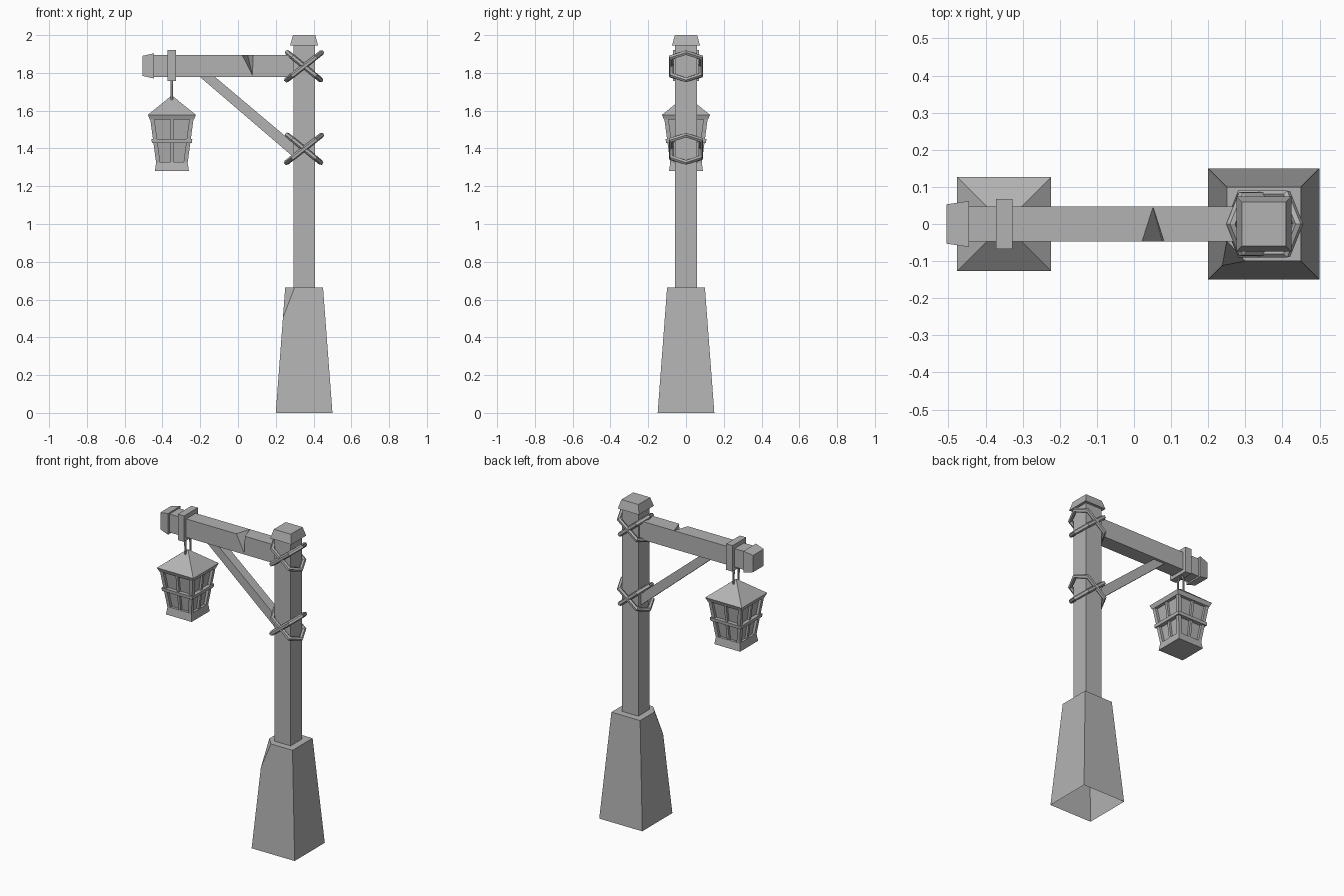
import bpy, bmesh
from mathutils import Vector

cube = bpy.data.objects.get("Cube")
if cube:
    bpy.data.objects.remove(cube, do_unlink=True)

grey = bpy.data.materials.new("plain grey")
grey.use_nodes = True
GREY = (0.45, 0.45, 0.45, 1)
grey.diffuse_color = GREY
grey.node_tree.nodes["Principled BSDF"].inputs["Base Color"].default_value = GREY

PX = 0.35      # post centre
LX = -0.35     # lantern centre


def finish(name, bm):
    bmesh.ops.recalc_face_normals(bm, faces=bm.faces)
    me = bpy.data.meshes.new(name)
    bm.to_mesh(me)
    bm.free()
    me.materials.append(grey)
    ob = bpy.data.objects.new(name, me)
    bpy.context.collection.objects.link(ob)
    return ob


def loft(rings, caps=(True, True)):
    """Skin a list of equal rings of points."""
    bm = bmesh.new()
    vs = [[bm.verts.new(p) for p in r] for r in rings]
    n = len(vs[0])
    for a, b in zip(vs, vs[1:]):
        for i in range(n):
            j = (i + 1) % n
            bm.faces.new((a[i], a[j], b[j], b[i]))
    if caps[0]:
        bm.faces.new(vs[0])
    if caps[1]:
        bm.faces.new(vs[-1])
    return bm


CORNERS = ((-1, -1), (1, -1), (1, 1), (-1, 1))


def upright(cx, sections):
    """Square rings stacked in z, from (z, half width) pairs."""
    return [[(cx + u * h, v * h, z) for u, v in CORNERS] for z, h in sections]


def sideways(cz, sections):
    """Rectangular rings along x, from (x, half y, half z)."""
    return [[(x, u * hy, cz + v * hz) for u, v in CORNERS] for x, hy, hz in sections]


def tube(name, points, radius, closed=True):
    """Faceted rope or wire along a polyline."""
    cu = bpy.data.curves.new(name, 'CURVE')
    cu.dimensions = '3D'
    cu.bevel_depth = radius
    cu.bevel_resolution = 1
    sp = cu.splines.new('POLY')
    sp.points.add(len(points) - 1)
    for p, co in zip(sp.points, points):
        p.co = (*co, 1)
    sp.use_cyclic_u = closed
    sp.use_smooth = False
    cu.materials.append(grey)
    ob = bpy.data.objects.new(name, cu)
    bpy.context.collection.objects.link(ob)
    return ob


# Tapered plinth, open underneath, with one chipped corner
bm = loft(upright(PX, [(0, 0.15), (0.665, 0.1)]), caps=(False, True))
a, b, c = Vector((0.30, -0.1, 0.665)), Vector((0.25, -0.045, 0.665)), Vector((0.237, -0.113, 0.5))
normal = (b - a).cross(c - a)
if normal.dot(Vector((PX, 0, 0.3)) - a) > 0:
    normal.negate()
cut = bmesh.ops.bisect_plane(bm, geom=bm.verts[:] + bm.edges[:] + bm.faces[:],
                             plane_co=a, plane_no=normal, clear_outer=True)
rim = [e for e in cut["geom_cut"] if isinstance(e, bmesh.types.BMEdge)]
bmesh.ops.contextual_create(bm, geom=rim)
finish("plinth", bm)

# Post and its cap
finish("post", loft(upright(PX, [(0.64, 0.057), (1.95, 0.057)])))
finish("post_cap", loft(upright(PX, [(1.945, 0.074), (2.0, 0.059)])))

# Beam with a wedge-shaped notch
beam = finish("beam", loft(sideways(1.837, [(-0.46, 0.047, 0.058), (0.32, 0.047, 0.058)])))
bm = bmesh.new()
for p in ((0.018, -0.05, 1.9), (0.082, -0.05, 1.9), (0.077, -0.05, 1.785), (0.05, 0.05, 1.9)):
    bm.verts.new(p)
bmesh.ops.convex_hull(bm, input=bm.verts[:])
notch = finish("notch_cutter", bm)
notch.hide_render = True
notch.hide_set(True)
mod = beam.modifiers.new("notch", 'BOOLEAN')
mod.object = notch
mod.operation = 'DIFFERENCE'
mod.solver = 'EXACT'

# Beam end block and hanging collar
finish("beam_end", loft(sideways(1.837, [(-0.505, 0.053, 0.053), (-0.444, 0.062, 0.067)])))
finish("beam_collar", loft(sideways(1.84, [(-0.372, 0.068, 0.082), (-0.328, 0.068, 0.082)])))

# Diagonal brace
profile = ((-0.215, 1.79), (-0.135, 1.79), (0.31, 1.415), (0.31, 1.34))
finish("brace", loft([[(x, y, z) for x, z in profile] for y in (-0.03, 0.03)]))

# Crossed rope lashings around the post
hexagon = ((-0.088, 0), (-0.058, -0.075), (0.058, -0.075),
           (0.088, 0), (0.058, 0.075), (-0.058, 0.075))
for label, z in (("upper", 1.835), ("lower", 1.398)):
    for side, slope, grow in (("a", -0.82, 1.0), ("b", 0.82, 1.05)):
        path = [(PX + x * grow, y * grow, z + x * slope) for x, y in hexagon]
        tube(f"{label}_rope_{side}", path, 0.014)

# Lantern hanger loop
arch = ((-0.025, 1.66), (-0.025, 1.735), (-0.012, 1.76),
        (0.012, 1.76), (0.025, 1.735), (0.025, 1.66))
tube("lantern_hanger", [(LX, y, z) for y, z in arch], 0.007)

# Lantern roof, panes, band and foot
finish("lantern_roof", loft(upright(LX, [(1.553, 0.117), (1.578, 0.127), (1.676, 0.006)])))
finish("lantern_panes", loft(upright(LX, [(1.31, 0.065), (1.56, 0.098)])))
finish("lantern_band", loft(upright(LX, [(1.43, 0.106), (1.45, 0.108)])))
finish("lantern_foot", loft(upright(LX, [(1.28, 0.09), (1.328, 0.083)])))

# Leaning lantern corner bars and middle bars on each side
Z0, Z1, H0, H1 = 1.32, 1.56, 0.072, 0.104


def bar(name, u, v, half):
    rings = [[(LX + u * h + i * half, v * h + j * half, z) for i, j in CORNERS]
             for z, h in ((Z0, H0), (Z1, H1))]
    finish(name, loft(rings))


for k, (u, v) in enumerate(CORNERS):
    bar(f"lantern_corner_bar_{k + 1}", u, v, 0.011)
for k, (u, v) in enumerate(((1, 0), (-1, 0), (0, 1), (0, -1))):
    bar(f"lantern_middle_bar_{k + 1}", u, v, 0.008)
